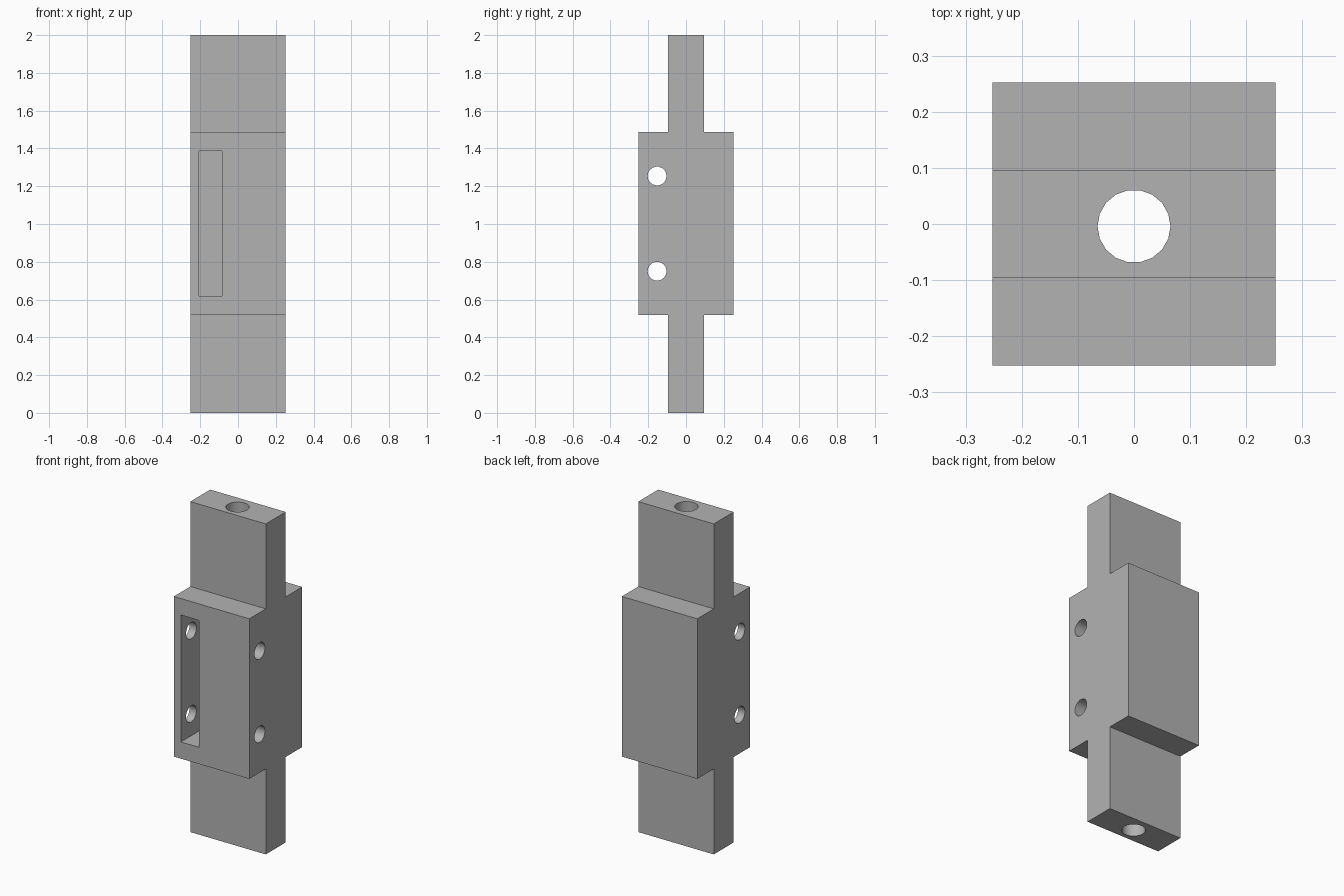
import bpy
import bmesh
from math import pi, radians
from mathutils import Matrix, Vector

cube = bpy.data.objects.get("Cube")
if cube:
    bpy.data.objects.remove(cube, do_unlink=True)

# Plain grey finish
grey = bpy.data.materials.new("plain_grey")
grey.use_nodes = True
colour = (0.45, 0.45, 0.45, 1)
grey.diffuse_color = colour
grey.node_tree.nodes["Principled BSDF"].inputs["Base Color"].default_value = colour

HALF, TAB = 0.2525, 0.095      # half widths of the body and the end tabs
LOW, HIGH = 0.517, 1.486       # heights of the shoulders


def make_object(name, bm):
    bmesh.ops.recalc_face_normals(bm, faces=bm.faces)
    mesh = bpy.data.meshes.new(name)
    bm.to_mesh(mesh)
    bm.free()
    mesh.materials.append(grey)
    obj = bpy.data.objects.new(name, mesh)
    bpy.context.collection.objects.link(obj)
    return obj


def drill(name, centre, radius, length, rotation):
    bm = bmesh.new()
    bmesh.ops.create_cone(bm, cap_ends=True, segments=18, radius1=radius,
                          radius2=radius, depth=length,
                          matrix=Matrix.Translation(centre) @ rotation)
    return make_object(name, bm)


# Block with a tab at each end: one side profile extruded across x
half_profile = [(TAB, 0), (TAB, LOW), (HALF, LOW), (HALF, HIGH), (TAB, HIGH), (TAB, 2)]
outline = half_profile + [(-y, z) for y, z in reversed(half_profile)]
bm = bmesh.new()
face = bm.faces.new([bm.verts.new((-HALF, y, z)) for y, z in outline])
side = bmesh.ops.extrude_face_region(bm, geom=[face])["geom"]
bmesh.ops.translate(bm, vec=(2 * HALF, 0, 0),
                    verts=[v for v in side if isinstance(v, bmesh.types.BMVert)])
block = make_object("tabbed_block", bm)

# Lengthwise bore and two cross holes; vertices point along x and y
spin = Matrix.Rotation(pi / 2, 4, "Z")
across = Matrix.Rotation(pi / 2, 4, "Y")
cutters = [drill("bore_cutter", Vector((0, -0.004, 1)), 0.065, 2.4, spin)]
for z in (0.75, 1.254):
    cutters.append(drill("cross_hole_cutter", Vector((0, -0.153, z)), 0.05, 1, across))

# Blind slot in the front
bm = bmesh.new()
bmesh.ops.create_cube(bm, size=1)
x0, x1, y0, y1, z0, z1 = -0.206, -0.085, -0.4, -0.045, 0.618, 1.386
bmesh.ops.scale(bm, vec=(x1 - x0, y1 - y0, z1 - z0), verts=bm.verts)
bmesh.ops.translate(bm, vec=((x0 + x1) / 2, (y0 + y1) / 2, (z0 + z1) / 2), verts=bm.verts)
cutters.append(make_object("slot_cutter", bm))

# Cut everything, then drop the cutters
bpy.context.view_layer.objects.active = block
block.select_set(True)
for cutter in cutters:
    cut = block.modifiers.new("cut", "BOOLEAN")
    cut.operation = "DIFFERENCE"
    cut.solver = "EXACT"
    cut.object = cutter
    bpy.ops.object.modifier_apply(modifier=cut.name)
    bpy.data.objects.remove(cutter, do_unlink=True)
bpy.ops.object.shade_smooth_by_angle(angle=radians(30))
